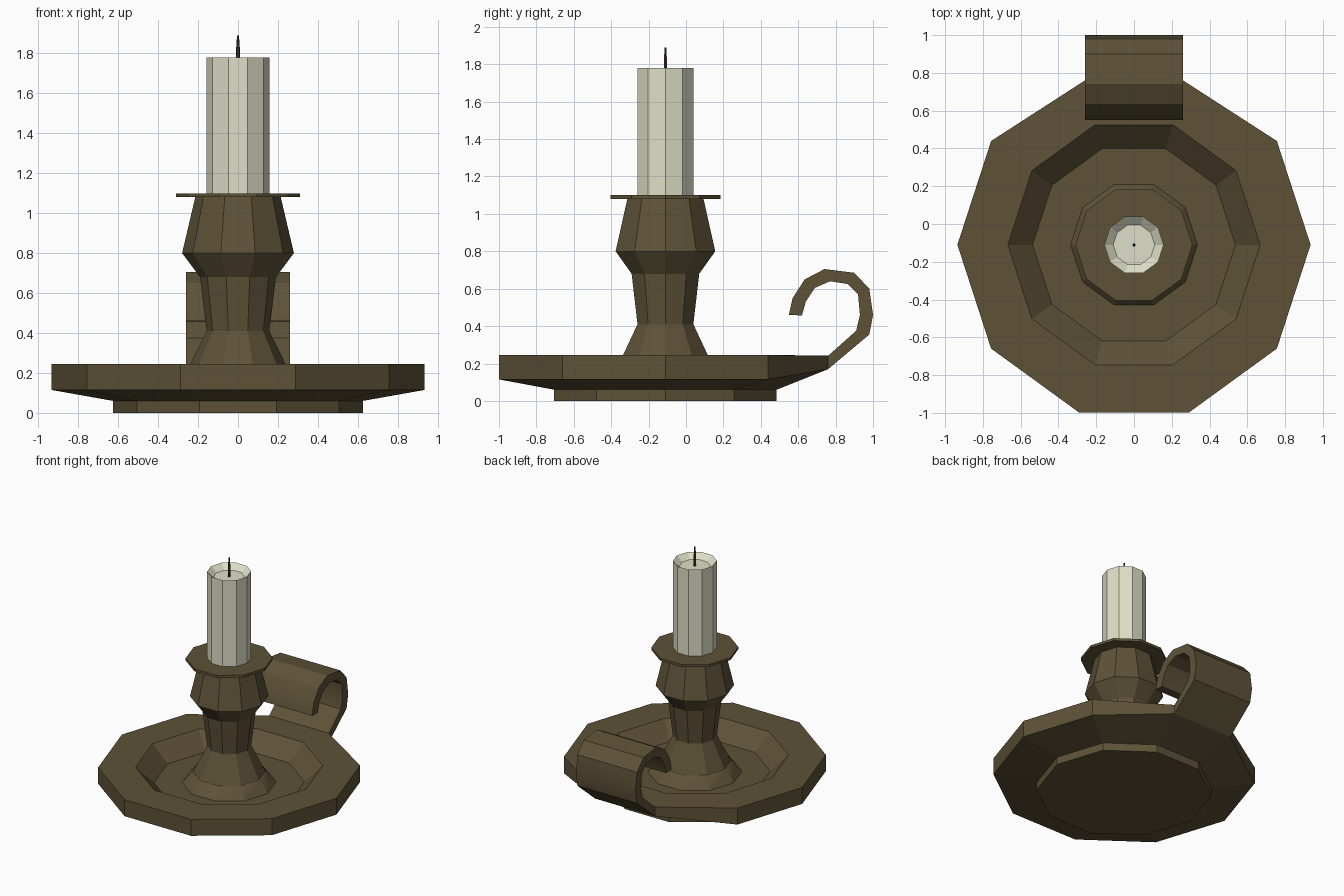
import bpy, bmesh, math

if "Cube" in bpy.data.objects:
    bpy.data.objects.remove(bpy.data.objects["Cube"], do_unlink=True)

AXIS_Y = -0.11   # centre line of all the turned parts


def material(name, rgb):
    mat = bpy.data.materials.new(name)
    mat.use_nodes = True
    mat.diffuse_color = (*rgb, 1)
    bsdf = mat.node_tree.nodes["Principled BSDF"]
    bsdf.inputs["Base Color"].default_value = (*rgb, 1)
    bsdf.inputs["Roughness"].default_value = 0.7
    return mat


brass = material("aged brass", (0.112, 0.085, 0.039))
wax = material("pale wax", (0.73, 0.74, 0.57))
char = material("charred wick", (0.045, 0.04, 0.025))


def finish(name, bm, mat, smooth=None):
    bmesh.ops.recalc_face_normals(bm, faces=bm.faces)
    mesh = bpy.data.meshes.new(name)
    bm.to_mesh(mesh)
    bm.free()
    mesh.materials.append(mat)
    obj = bpy.data.objects.new(name, mesh)
    bpy.context.collection.objects.link(obj)
    if smooth:
        bpy.ops.object.select_all(action="DESELECT")
        obj.select_set(True)
        bpy.context.view_layer.objects.active = obj
        bpy.ops.object.shade_smooth_by_angle(angle=math.radians(smooth))
    return obj


def lathe(profile, sides=10):
    """Turn (radius, z) points about the centre line and cap both ends."""
    bm = bmesh.new()
    rings = []
    for r, z in profile:
        angles = [math.tau * i / sides for i in range(sides)]
        rings.append([bm.verts.new((r * math.cos(a), AXIS_Y + r * math.sin(a), z))
                      for a in angles])
    for low, high in zip(rings, rings[1:]):
        for i in range(sides):
            j = (i + 1) % sides
            bm.faces.new((low[i], low[j], high[j], high[i]))
    bm.faces.new(rings[0])
    bm.faces.new(rings[-1])
    return bm


# Dish with a raised foot and a sunken centre
dish = lathe([(0.625, 0), (0.625, 0.06), (0.935, 0.115), (0.935, 0.245),
              (0.668, 0.245), (0.537, 0.12)])
# The rear edge is pinched to meet the handle
for v in dish.verts:
    if v.co.y > 0.7:
        v.co.x = math.copysign(0.26, v.co.x)
        v.co.y = 0.76
        v.co.z = 0.17 if v.co.z < 0.2 else 0.242
finish("dish", dish, brass)

# Stem with a stepped foot, narrow waist and wide shoulder
finish("stem", lathe([(0.34, 0.115), (0.275, 0.195), (0.258, 0.205), (0.157, 0.41),
                      (0.19, 0.68), (0.28, 0.80), (0.213, 1.085)]), brass, 25)
finish("drip_tray", lathe([(0.31, 1.08), (0.31, 1.10)]), brass)

# Candle with a hollowed top
finish("candle", lathe([(0.157, 1.10), (0.157, 1.78), (0.11, 1.74)]), wax)
finish("wick", lathe([(0.009, 1.735), (0.009, 1.83), (0.005, 1.89)], 6), char)

# Curled strap handle, as (y, z) pairs along its outside and inside
outside = [(0.76, 0.17), (0.98, 0.355), (1.0, 0.46), (0.98, 0.60), (0.90, 0.685),
           (0.74, 0.705), (0.635, 0.65), (0.57, 0.55), (0.55, 0.46)]
inside = [(0.76, 0.242), (0.91, 0.375), (0.93, 0.46), (0.92, 0.57), (0.865, 0.625),
          (0.77, 0.64), (0.69, 0.605), (0.64, 0.53), (0.62, 0.457)]
bm = bmesh.new()
sections = []
for outer, inner in zip(outside, inside):
    corners = [(-0.26, *outer), (0.26, *outer), (0.26, *inner), (-0.26, *inner)]
    sections.append([bm.verts.new(c) for c in corners])
for a, b in zip(sections, sections[1:]):
    for i in range(4):
        j = (i + 1) % 4
        bm.faces.new((a[i], a[j], b[j], b[i]))
bm.faces.new(sections[0])
bm.faces.new(sections[-1])
finish("handle", bm, brass, 25)
